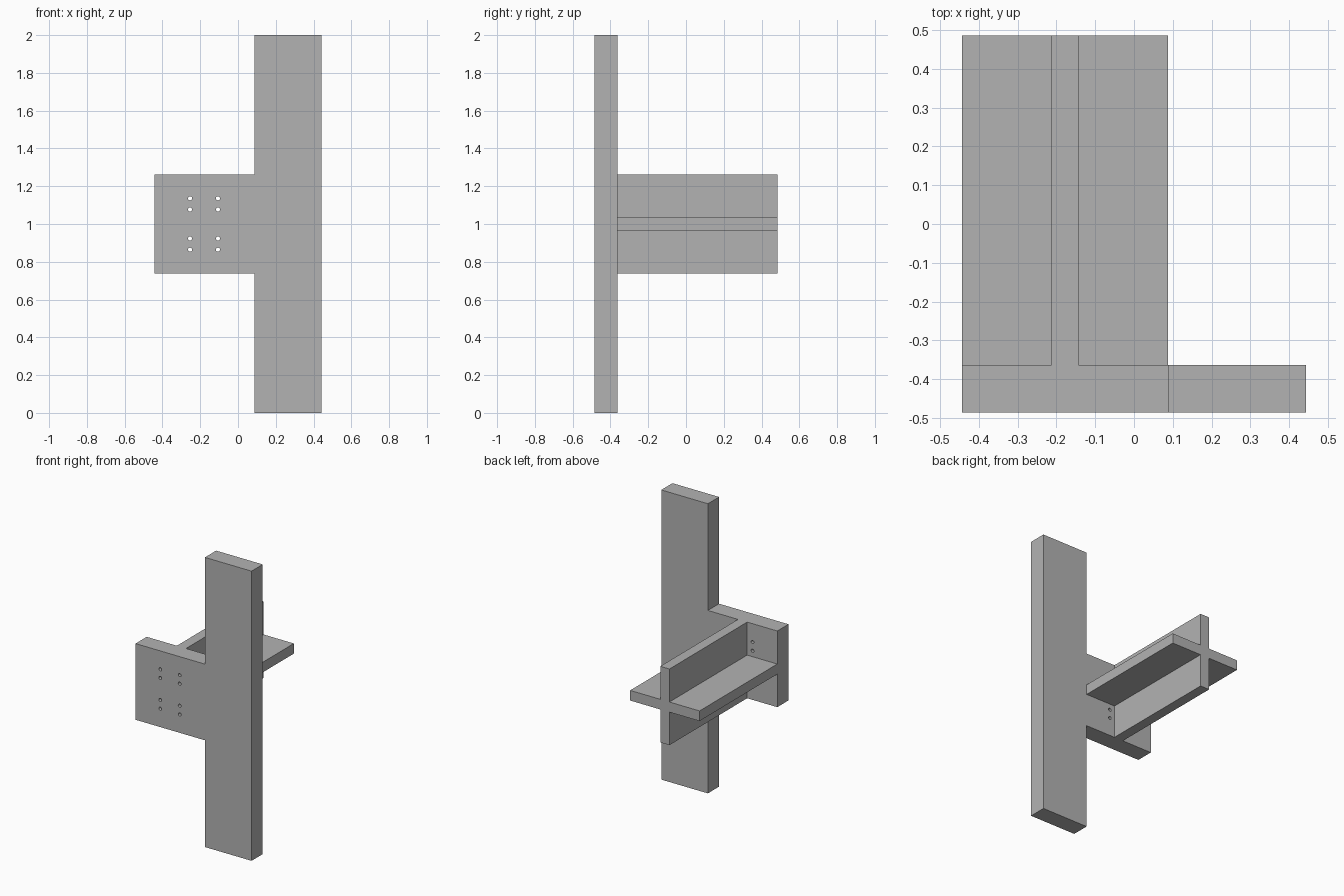
import bpy
import bmesh
from mathutils import Matrix, Vector

cube = bpy.data.objects.get("Cube")
if cube:
    bpy.data.objects.remove(cube, do_unlink=True)

grey = bpy.data.materials.new("plain grey")
grey.use_nodes = True
COLOUR = (0.45, 0.45, 0.45, 1)
grey.diffuse_color = COLOUR
grey.node_tree.nodes["Principled BSDF"].inputs["Base Color"].default_value = COLOUR

# Shared dimensions
FRONT, PLATE_BACK, BACK = -0.485, -0.363, 0.485
LEFT, COLUMN, RIGHT = -0.443, 0.087, 0.443
MID_X, MID_Z = (LEFT + COLUMN) / 2, 1.0
HALF_H = 0.263
HALF_T = 0.035


def add_object(name, bm):
    bmesh.ops.recalc_face_normals(bm, faces=bm.faces)
    mesh = bpy.data.meshes.new(name)
    bm.to_mesh(mesh)
    bm.free()
    mesh.materials.append(grey)
    obj = bpy.data.objects.new(name, mesh)
    bpy.context.collection.objects.link(obj)
    return obj


def extrude_profile(name, points, y0, y1):
    """Extrude an x-z outline along y."""
    bm = bmesh.new()
    face = bm.faces.new([bm.verts.new((x, y0, z)) for x, z in points])
    result = bmesh.ops.extrude_face_region(bm, geom=[face])
    verts = [v for v in result["geom"] if isinstance(v, bmesh.types.BMVert)]
    bmesh.ops.translate(bm, verts=verts, vec=Vector((0, y1 - y0, 0)))
    return add_object(name, bm)


def combine(target, other, operation):
    mod = target.modifiers.new(operation.lower(), "BOOLEAN")
    mod.operation = operation
    mod.solver = "EXACT"
    mod.object = other
    bpy.context.view_layer.objects.active = target
    bpy.ops.object.modifier_apply(modifier=mod.name)
    bpy.data.objects.remove(other, do_unlink=True)


# Tall column and square mounting plate in one flat outline
low, high = MID_Z - HALF_H, MID_Z + HALF_H
bracket = extrude_profile("column_with_cross_beam", [
    (COLUMN, 0), (RIGHT, 0), (RIGHT, 2), (COLUMN, 2),
    (COLUMN, high), (LEFT, high), (LEFT, low), (COLUMN, low)], FRONT, PLATE_BACK)

# Cross-shaped beam running back from the plate
half_w = (COLUMN - LEFT) / 2
quarter = [(half_w, HALF_T), (HALF_T, HALF_T), (HALF_T, HALF_H)]
outline = []
for sx, sz in ((1, 1), (-1, 1), (-1, -1), (1, -1)):
    corner = [(MID_X + sx * x, MID_Z + sz * z) for x, z in quarter]
    outline += corner if sx == sz else corner[::-1]
beam = extrude_profile("cross_beam", outline, PLATE_BACK - 0.02, BACK)
combine(bracket, beam, "UNION")

# Four pairs of bolt holes through the plate
bm = bmesh.new()
for dx in (-0.074, 0.074):
    for dz in (-0.136, -0.076, 0.076, 0.136):
        place = Matrix.Translation((MID_X - 0.002 + dx, (FRONT + PLATE_BACK) / 2, MID_Z + dz))
        bmesh.ops.create_cone(bm, cap_ends=True, segments=16, radius1=0.011, radius2=0.011,
                              depth=0.2, matrix=place @ Matrix.Rotation(1.570796, 4, "X"))
holes = add_object("bolt_hole_cutter", bm)
holes.hide_render = True
combine(bracket, holes, "DIFFERENCE")
